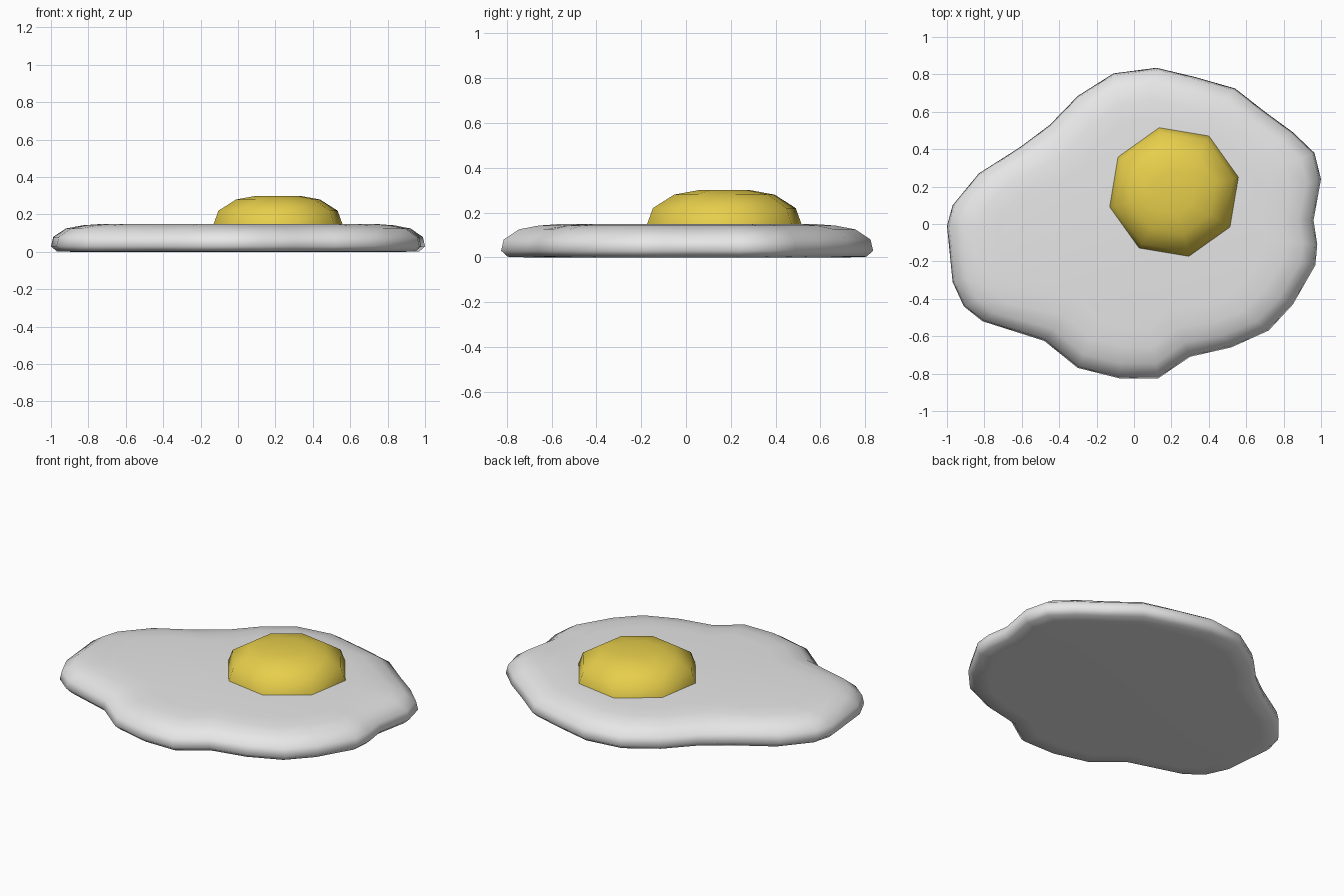
import bpy, bmesh
from math import cos, sin, radians
from mathutils import Vector

cube = bpy.data.objects.get("Cube")
if cube:
    bpy.data.objects.remove(cube, do_unlink=True)


def material(name, colour):
    mat = bpy.data.materials.new(name)
    mat.use_nodes = True
    mat.diffuse_color = colour
    mat.node_tree.nodes["Principled BSDF"].inputs["Base Color"].default_value = colour
    return mat


def loft(name, rings, mat):
    """Join stacked rings of points with quads, cap both ends, shade smooth."""
    bm = bmesh.new()
    loops = [[bm.verts.new(p) for p in ring] for ring in rings]
    count = len(loops[0])
    for low, high in zip(loops, loops[1:]):
        for i in range(count):
            j = (i + 1) % count
            bm.faces.new((low[i], low[j], high[j], high[i]))
    bm.faces.new(loops[0][::-1])
    bm.faces.new(loops[-1])
    bmesh.ops.recalc_face_normals(bm, faces=bm.faces[:])
    for face in bm.faces:
        face.smooth = True
    mesh = bpy.data.meshes.new(name)
    bm.to_mesh(mesh)
    bm.free()
    mesh.materials.append(mat)
    obj = bpy.data.objects.new(name, mesh)
    bpy.context.collection.objects.link(obj)
    return obj


white = material("egg white", (0.8, 0.8, 0.8, 1))
yellow = material("yolk yellow", (0.9, 0.7, 0.08, 1))

# Wavy outline of the egg white, counter-clockwise from the back
outline = [Vector(p) for p in (
    (.12, .835), (-.11, .805), (-.30, .685), (-.45, .53), (-.61, .41),
    (-.83, .27), (-.97, .10), (-1, -.01), (-.97, -.31), (-.91, -.44),
    (-.81, -.52), (-.48, -.625), (-.30, -.77), (-.08, -.825), (.13, -.825),
    (.30, -.71), (.52, -.66), (.72, -.57), (.85, -.43), (.97, -.22),
    (.98, -.11), (.96, .02), (1, .24), (.965, .38), (.85, .49),
    (.70, .60), (.54, .725), (.33, .785))]


def inset_ring(inset, z):
    return [(*(p - p.normalized() * inset), z) for p in outline]


# Rounded rim: (inset, height) from underside to flat top
rim = [(.12, 0), (.03, .003), (0, .03), (.012, .08), (.08, .125), (.17, .142), (.28, .15)]
loft("egg_white", [inset_ring(d, z) for d, z in rim], white)

# Eight-sided domed yolk
dome = [(.355, .14), (.353, .15), (.327, .22), (.23, .28), (.118, .30)]
angles = [radians(103 + 45 * i) for i in range(8)]
loft("yolk", [[(.214 + r * cos(a), .171 + r * sin(a), z) for a in angles]
              for r, z in dome], yellow)
